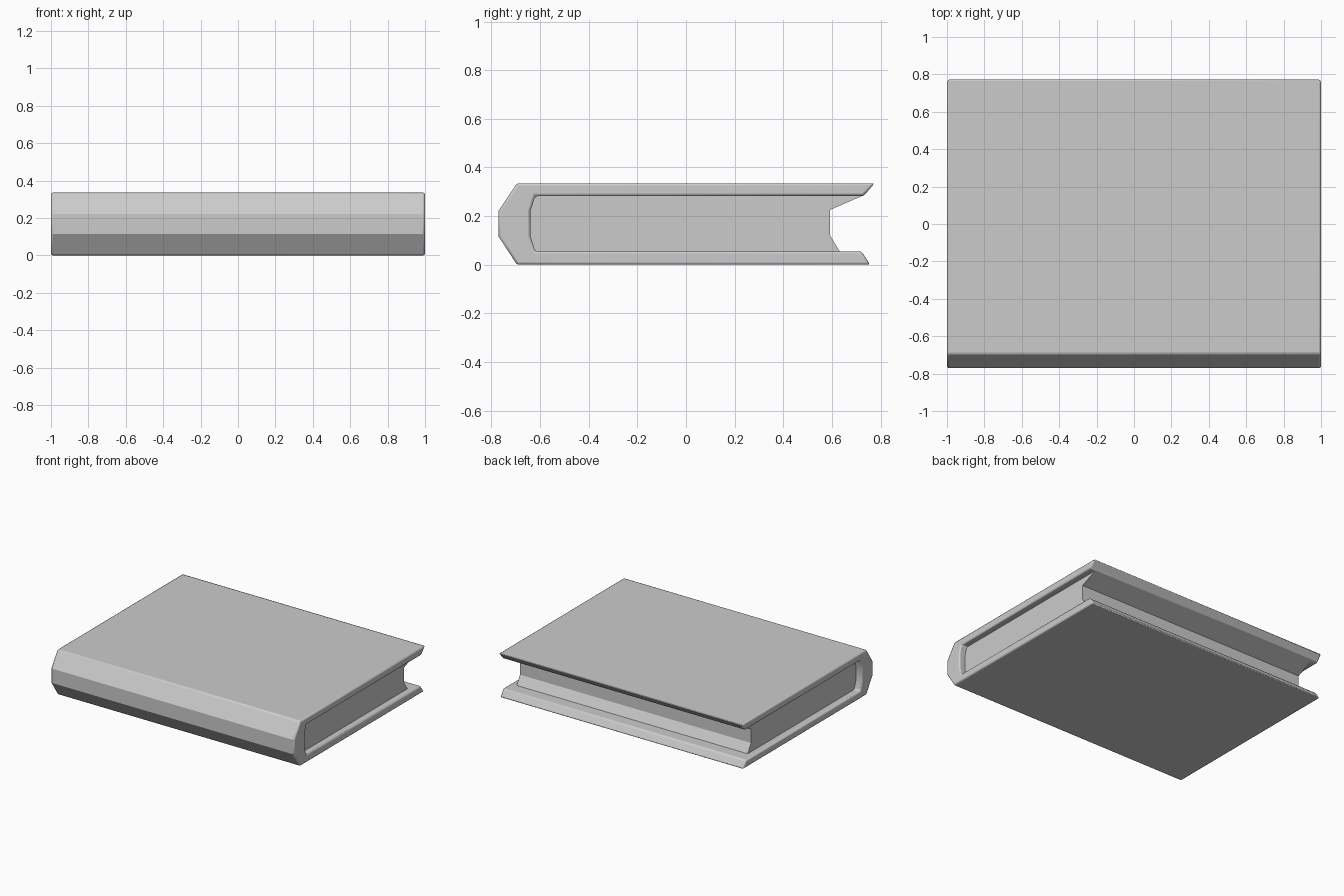
import bpy, bmesh, math

if "Cube" in bpy.data.objects:
    bpy.data.objects.remove(bpy.data.objects["Cube"])


def prism(name, profile, half_width, bevel):
    """Extrude a (y, z) profile along x and soften its edges."""
    bm = bmesh.new()
    face = bm.faces.new([bm.verts.new((-half_width, y, z)) for y, z in profile])
    new = bmesh.ops.extrude_face_region(bm, geom=[face])["geom"]
    verts = [g for g in new if isinstance(g, bmesh.types.BMVert)]
    bmesh.ops.translate(bm, verts=verts, vec=(2 * half_width, 0, 0))
    bmesh.ops.recalc_face_normals(bm, faces=bm.faces)
    mesh = bpy.data.meshes.new(name)
    bm.to_mesh(mesh)
    bm.free()
    obj = bpy.data.objects.new(name, mesh)
    bpy.context.collection.objects.link(obj)
    if bevel:
        mod = obj.modifiers.new("soft_edges", "BEVEL")
        mod.width = bevel
        mod.segments = 2
        mod.limit_method = "ANGLE"
        mod.angle_limit = math.radians(40)
    bpy.ops.object.select_all(action="DESELECT")
    obj.select_set(True)
    bpy.context.view_layer.objects.active = obj
    bpy.ops.object.shade_smooth_by_angle(angle=math.radians(25))
    return obj


# Cover: two boards joined by a faceted spine
prism("book_cover", [
    (-0.695, 0.0), (0.757, 0.0), (0.722, 0.055), (-0.62, 0.055),
    (-0.64, 0.12), (-0.64, 0.22), (-0.62, 0.282), (0.73, 0.282),
    (0.775, 0.335), (-0.695, 0.335), (-0.77, 0.222), (-0.77, 0.115),
], 1.0, 0.01)

# Page block: set in from the ends, hollow fore-edge
prism("page_block", [
    (-0.63, 0.05), (0.635, 0.05), (0.593, 0.12), (0.593, 0.226),
    (0.728, 0.284), (-0.63, 0.284), (-0.65, 0.22), (-0.65, 0.12),
], 0.95, 0)
